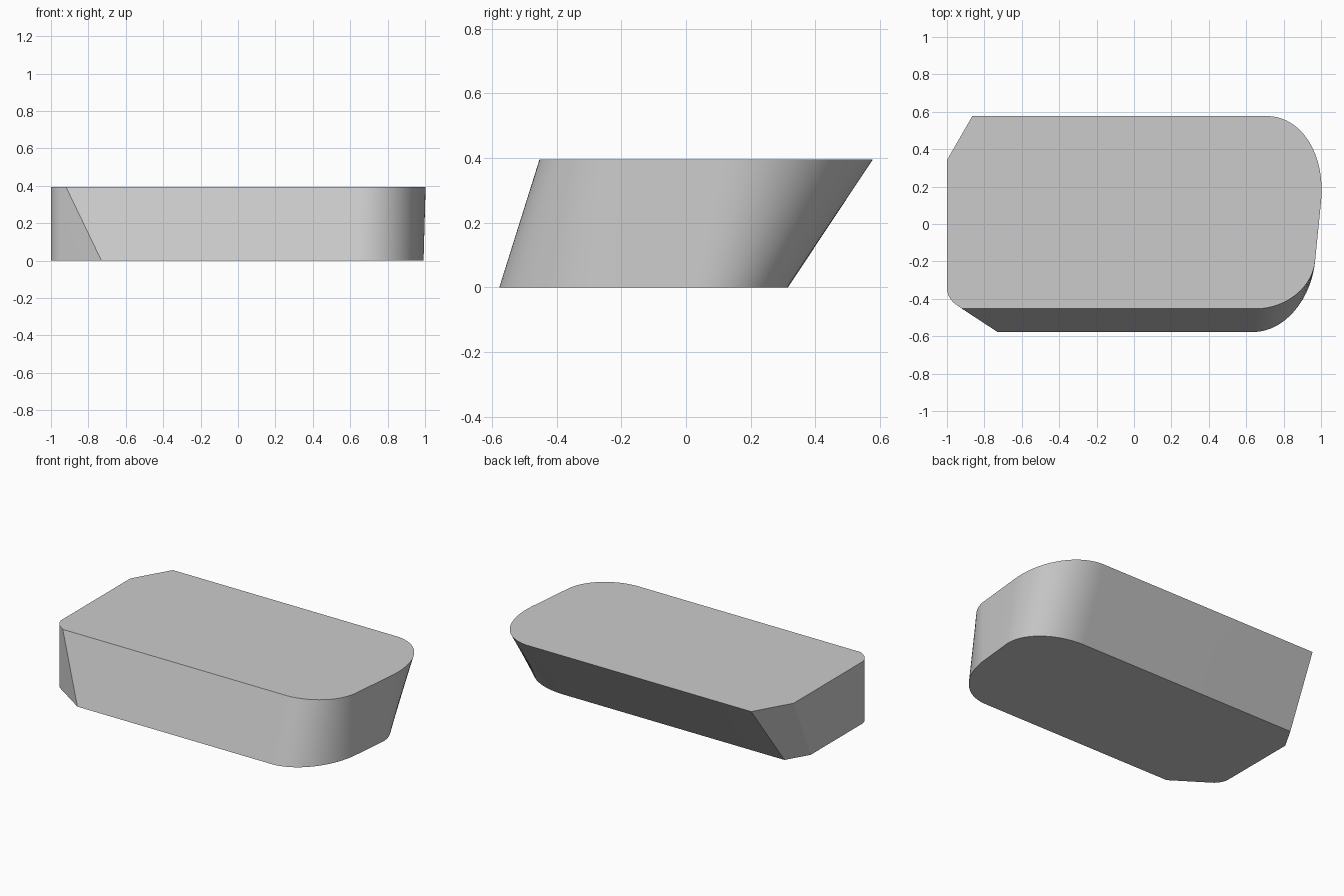
import bpy
import math
from mathutils import Vector

if "Cube" in bpy.data.objects:
    bpy.data.objects.remove(bpy.data.objects["Cube"], do_unlink=True)

HEIGHT = 0.395
BACK = 0.577


def rounded(start, corner, end, steps):
    """Elliptic corner, tangent to both of its neighbouring edges."""
    a, p, b = Vector(start), Vector(corner), Vector(end)
    points = []
    for i in range(steps + 1):
        t = math.pi / 2 * i / steps
        points.append(p + (a - p) * (1 - math.sin(t)) + (b - p) * (1 - math.cos(t)))
    return points


def end_x(y):
    """Slightly slanted flat on the rounded end."""
    return 0.988 + 0.1 * y


def outline(front, back, front_cut_x, front_turn_x, back_turn_x, flat_top, back_cut):
    """Counter-clockwise outline starting at the front cut corner."""
    flat_low = -0.2
    pts = [Vector((front_cut_x, front))]
    pts += rounded((front_turn_x, front), (end_x(front), front),
                   (end_x(flat_low), flat_low), 24)
    pts += rounded((end_x(flat_top), flat_top), (end_x(back), back),
                   (back_turn_x, back), 24)
    # Straight cut at the back, then the small rounded front corner
    pts += [Vector((-1 + back_cut * math.tan(math.radians(30)), back)),
            Vector((-1, back - back_cut))]
    pts += rounded((-1, -0.345), (-1, -0.398), (-0.955, -0.428), 8)
    return pts


bottom = outline(-BACK, 0.315, -0.73, 0.64, 0.64, 0.03, 0.145)
top = outline(-0.453, BACK, -0.92, 0.65, 0.71, 0.12, 0.235)

# Leaning block: two outlines joined by a band of side faces
n = len(bottom)
verts = [(p.x, p.y, 0) for p in bottom] + [(p.x, p.y, HEIGHT) for p in top]
faces = [(i, (i + 1) % n, n + (i + 1) % n, n + i) for i in range(n)]
faces += [tuple(reversed(range(n))), tuple(range(n, 2 * n))]
mesh = bpy.data.meshes.new("slanted_block")
mesh.from_pydata(verts, [], faces)
mesh.update()
block = bpy.data.objects.new("slanted_block", mesh)
bpy.context.collection.objects.link(block)

# Plain grey
grey = bpy.data.materials.new("light_grey")
grey.use_nodes = True
colour = (0.6, 0.6, 0.6, 1)
grey.diffuse_color = colour
grey.node_tree.nodes["Principled BSDF"].inputs["Base Color"].default_value = colour
mesh.materials.append(grey)

bpy.ops.object.select_all(action="DESELECT")
block.select_set(True)
bpy.context.view_layer.objects.active = block
bpy.ops.object.shade_smooth_by_angle(angle=math.radians(30))
